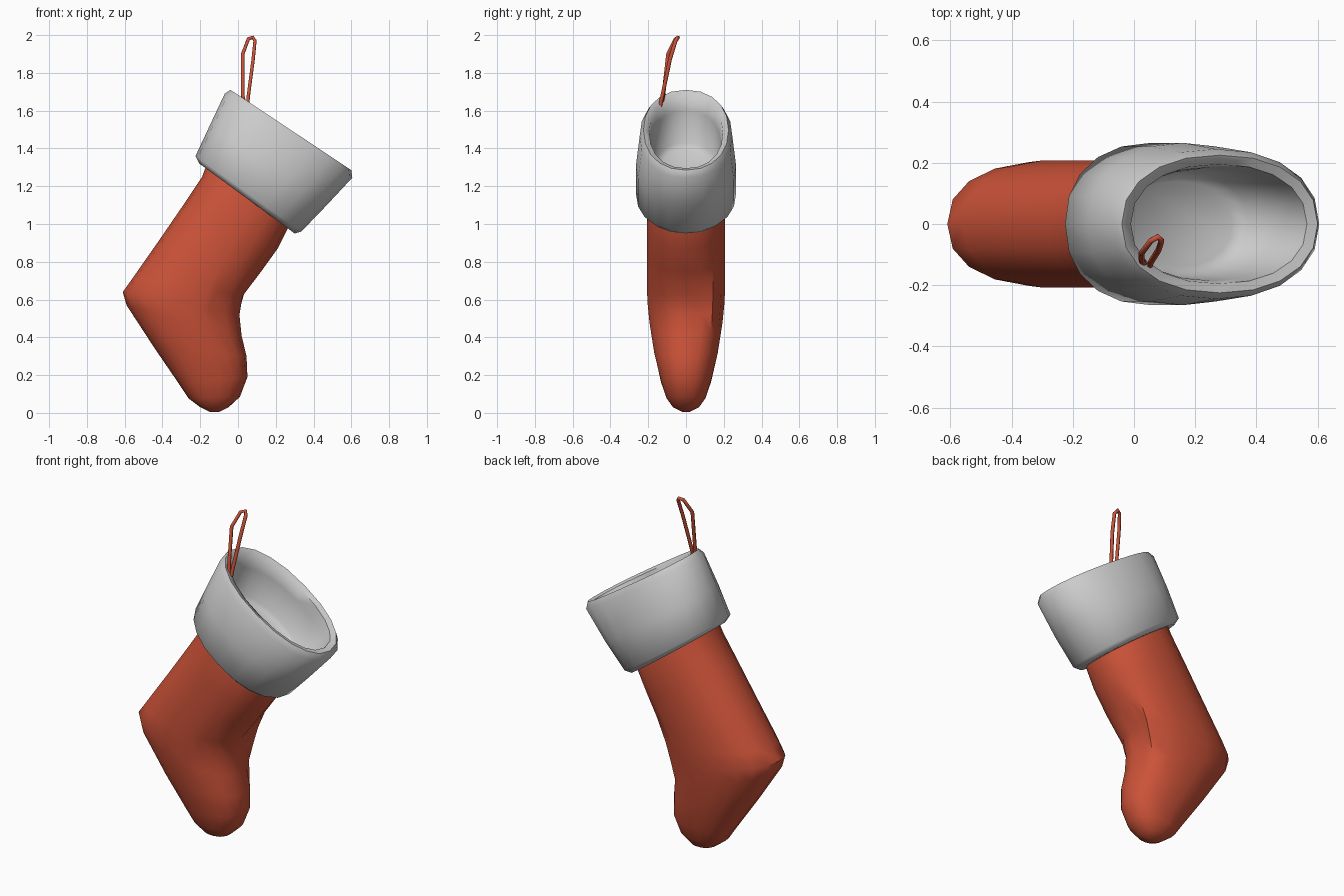
import bpy, bmesh, math
from mathutils import Vector

if "Cube" in bpy.data.objects:
    bpy.data.objects.remove(bpy.data.objects["Cube"])

red = bpy.data.materials.new("red_felt")
red.diffuse_color = (0.6, 0.085, 0.04, 1)
red.use_nodes = True
red.node_tree.nodes["Principled BSDF"].inputs["Base Color"].default_value = red.diffuse_color


def loft(name, sections, sides=18, power=2.3, mat=None, tweak=None, angle=40):
    """Skin rings given as (left x, left z, right x, right z, half depth)."""
    bm = bmesh.new()
    rings = []
    for lx, lz, rx, rz, d in sections:
        ring = []
        for i in range(sides):
            t = 2 * math.pi * i / sides
            c, s = math.cos(t), math.sin(t)
            u = math.copysign(abs(c) ** (2 / power), c)
            v = math.copysign(abs(s) ** (2 / power), s)
            p = Vector(((lx + rx) / 2 + u * (rx - lx) / 2, v * d,
                        (lz + rz) / 2 + u * (rz - lz) / 2))
            ring.append(bm.verts.new(tweak(p, u) if tweak else p))
        rings.append(ring)
    for a, b in zip(rings, rings[1:]):
        for i in range(sides):
            j = (i + 1) % sides
            bm.faces.new((a[i], a[j], b[j], b[i]))
    bm.faces.new(rings[0])
    bm.faces.new(rings[-1])
    bmesh.ops.recalc_face_normals(bm, faces=bm.faces)
    me = bpy.data.meshes.new(name)
    bm.to_mesh(me)
    bm.free()
    ob = bpy.data.objects.new(name, me)
    bpy.context.collection.objects.link(ob)
    if mat:
        me.materials.append(mat)
    bpy.ops.object.select_all(action='DESELECT')
    ob.select_set(True)
    bpy.context.view_layer.objects.active = ob
    bpy.ops.object.shade_smooth_by_angle(angle=math.radians(angle))
    return ob


def instep_fold(p, u):
    # fold in the cloth on the front side of the instep
    if u > 0.4 and p.y < 0.1:
        w = max(0, 1 - abs(p.z - 0.58) / 0.24)
        p.x -= 0.09 * w
    return p


# Leg, heel, foot and toe
loft("stocking_body", [
    (-0.16, 1.33, 0.28, 1.04, 0.19),
    (-0.19, 1.25, 0.27, 0.99, 0.205),
    (-0.29, 1.10, 0.21, 0.87, 0.21),
    (-0.42, 0.91, 0.15, 0.75, 0.21),
    (-0.56, 0.71, 0.10, 0.62, 0.21),
    (-0.61, 0.64, 0.075, 0.52, 0.205),
    (-0.59, 0.57, 0.045, 0.41, 0.195),
    (-0.44, 0.34, 0.045, 0.30, 0.17),
    (-0.31, 0.15, 0.05, 0.19, 0.135),
    (-0.26, 0.075, 0.01, 0.085, 0.105),
    (-0.20, 0.03, -0.05, 0.03, 0.07),
    (-0.15, 0.005, -0.10, 0.005, 0.02),
], mat=red, tweak=instep_fold, power=2.3)

# Thick cuff: underside, outer wall, rim, inner wall, floor
loft("cuff", [
    (-0.17, 1.30, 0.26, 0.98, 0.19),
    (-0.205, 1.32, 0.30, 0.95, 0.235),
    (-0.225, 1.36, 0.335, 0.96, 0.265),
    (-0.15, 1.52, 0.47, 1.10, 0.265),
    (-0.07, 1.69, 0.605, 1.245, 0.245),
    (-0.04, 1.71, 0.60, 1.285, 0.225),
    (-0.01, 1.675, 0.565, 1.295, 0.195),
    (-0.02, 1.60, 0.52, 1.24, 0.185),
    (-0.06, 1.43, 0.37, 1.13, 0.17),
    (-0.04, 1.39, 0.32, 1.13, 0.14),
], sides=20, power=2.2, angle=60)

# Hanging loop
pts = [(0.045, -0.14, 1.59), (0.025, -0.12, 1.68), (0.025, -0.095, 1.90),
       (0.055, -0.055, 1.98), (0.078, -0.042, 1.988), (0.09, -0.055, 1.97),
       (0.08, -0.085, 1.87), (0.055, -0.125, 1.68), (0.048, -0.145, 1.59)]
cu = bpy.data.curves.new("hanging_loop", 'CURVE')
cu.dimensions = '3D'
cu.bevel_depth = 0.01
cu.bevel_resolution = 1
cu.use_fill_caps = True
sp = cu.splines.new('POLY')
sp.points.add(len(pts) - 1)
for q, co in zip(sp.points, pts):
    q.co = (*co, 1)
cu.materials.append(red)
bpy.context.collection.objects.link(bpy.data.objects.new("hanging_loop", cu))
